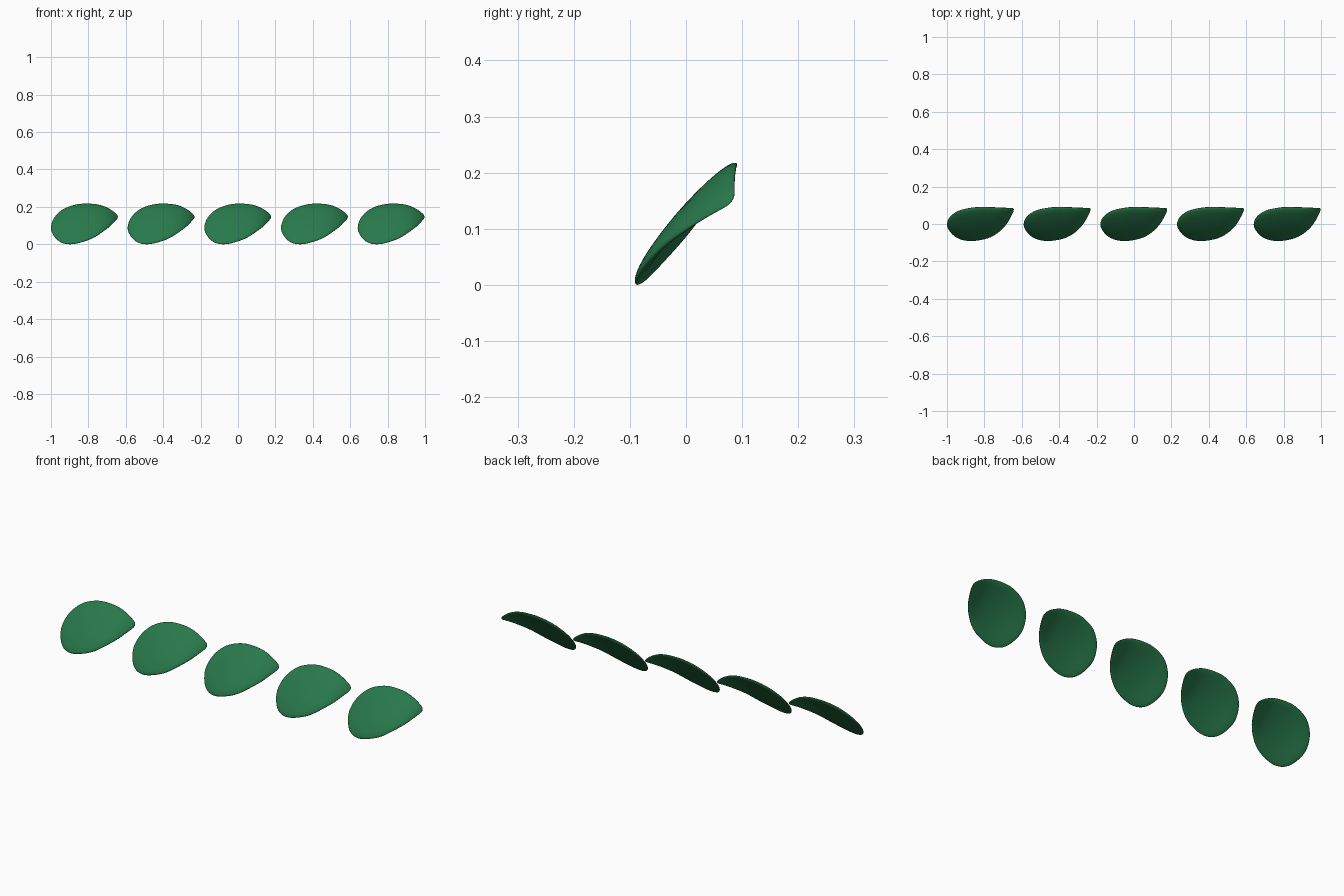
import bpy, bmesh, math
from mathutils import Vector

if "Cube" in bpy.data.objects:
    bpy.data.objects.remove(bpy.data.objects["Cube"])

green = bpy.data.materials.new("leaf green")
green.diffuse_color = (0.021, 0.19, 0.07, 1)
green.use_nodes = True
green.node_tree.nodes["Principled BSDF"].inputs["Base Color"].default_value = green.diffuse_color

# Leaf outline in its tilted plane: (x, u) with u = y + z
OUTLINE = [(-.18, .09), (-.163, .185), (-.115, .262), (-.045, .303), (.02, .311),
           (.09, .30), (.15, .268), (.177, .235), (.165, .175), (.125, .075),
           (.055, -.025), (-.02, -.073), (-.08, -.083), (-.13, -.055), (-.165, .01)]
CENTRE = Vector((-.01, .115))
STEPS, RINGS, HALF = 5, 14, 0.0095


def smooth_loop(pts, steps):
    """Closed Catmull-Rom curve through the points."""
    p = [Vector(q) for q in pts]
    n, out = len(p), []
    for i in range(n):
        a, b, c, d = p[i - 1], p[i], p[(i + 1) % n], p[(i + 2) % n]
        for k in range(steps):
            t = k / steps
            out.append(0.5 * (2 * b + (c - a) * t + (2 * a - 5 * b + 4 * c - d) * t ** 2
                              + (3 * b - a - 3 * c + d) * t ** 3))
    return out


def place(q, h):
    """Map a plane point to the arched, tilted surface; h is offset along the normal."""
    x, u = q
    arch = 11.5 * x ** 3 if x > 0 else 1.2 * x * x
    w = 0.13 + 0.08 * (u - .11) - 0.5 * (u - .11) ** 2 - arch + h * math.sqrt(2)
    return Vector((x, (u - w) / 2, (u + w) / 2))


def leaf_mesh():
    bm = bmesh.new()
    loop = smooth_loop(OUTLINE, STEPS)
    n = len(loop)
    rows = []
    # rings run from front centre over the rounded rim to back centre
    for side in (1, -1):
        rs = [math.sin(math.pi / 2 * k / RINGS) for k in range(1, RINGS + 1)]
        if side < 0:
            rs = rs[-2::-1]
        for r in rs:
            h = side * HALF * math.sqrt(max(0, 1 - r ** 8))
            rows.append([bm.verts.new(place(CENTRE + (q - CENTRE) * r, h)) for q in loop])
    for a, b in zip(rows, rows[1:]):
        for i in range(n):
            j = (i + 1) % n
            bm.faces.new((a[i], a[j], b[j], b[i]))
    for row, h in ((rows[0], HALF), (rows[-1], -HALF)):
        c = bm.verts.new(place(CENTRE, h))
        for i in range(n):
            bm.faces.new((row[i], row[(i + 1) % n], c))
    bmesh.ops.recalc_face_normals(bm, faces=bm.faces)
    # stand on z = 0, centre on y
    ys = [v.co.y for v in bm.verts]
    off = Vector((0, -(min(ys) + max(ys)) / 2, -min(v.co.z for v in bm.verts)))
    bmesh.ops.translate(bm, vec=off, verts=bm.verts)
    for f in bm.faces:
        f.smooth = True
    me = bpy.data.meshes.new("leaf")
    bm.to_mesh(me)
    bm.free()
    me.materials.append(green)
    return me


# Row of five identical leaves
mesh = leaf_mesh()
for i in range(5):
    ob = bpy.data.objects.new(f"leaf_{i + 1}", mesh)
    ob.location.x = (i - 2) * 0.41
    bpy.context.collection.objects.link(ob)
